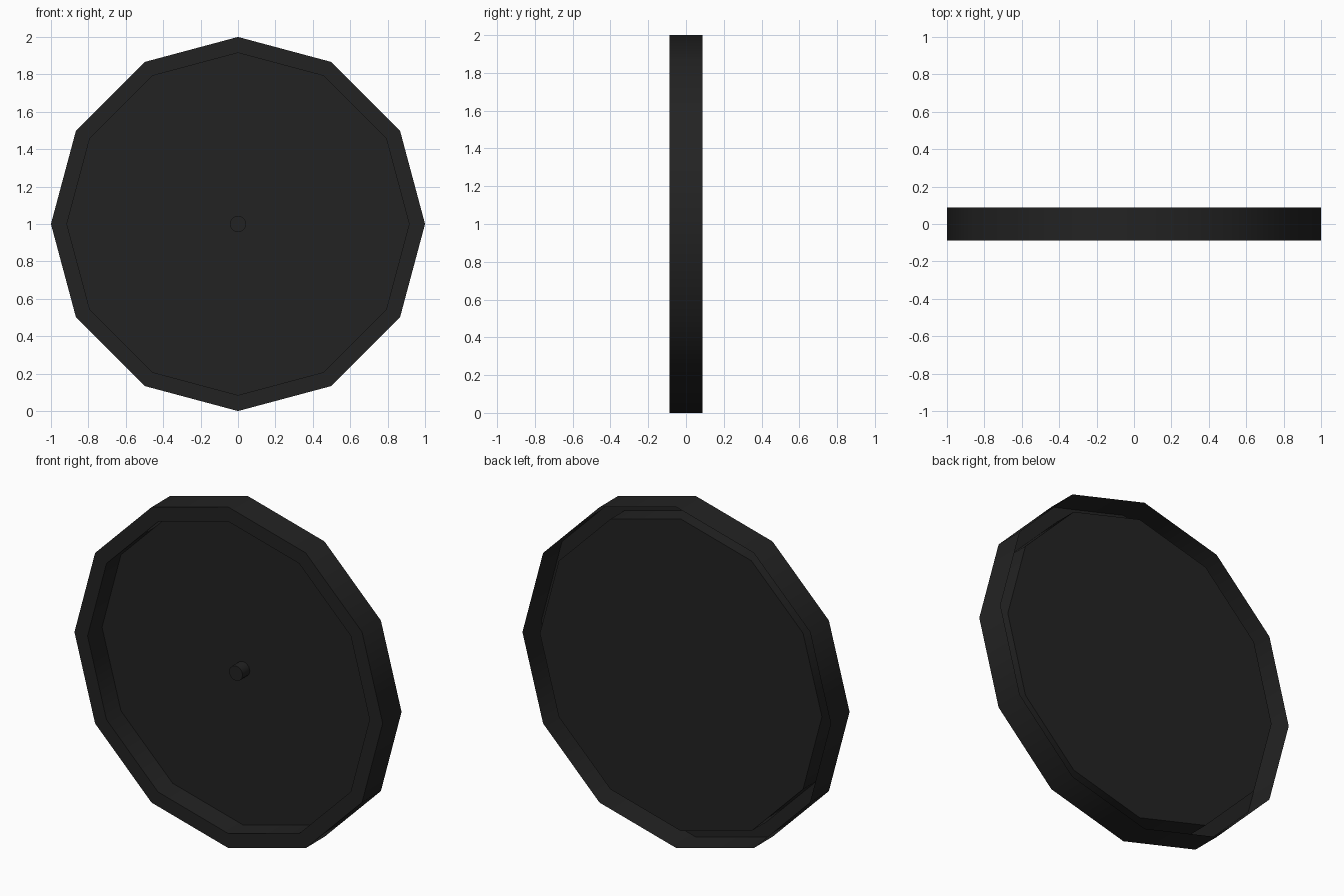
import bpy, bmesh, math

if "Cube" in bpy.data.objects:
    bpy.data.objects.remove(bpy.data.objects["Cube"])

dark = bpy.data.materials.new("near_black")
dark.diffuse_color = (0.0165, 0.0165, 0.0165, 1)
dark.use_nodes = True
dark.node_tree.nodes["Principled BSDF"].inputs["Base Color"].default_value = dark.diffuse_color


def turned_shell(name, profile, sides):
    """Sweep (radius, y) points round the y axis at z = 1 and cap the last ring."""
    bm = bmesh.new()
    rings = []
    for r, y in profile:
        rings.append([bm.verts.new((r * math.cos(2 * math.pi * i / sides), y,
                                    1 + r * math.sin(2 * math.pi * i / sides)))
                      for i in range(sides)])
    for a, b in zip(rings, rings[1:]):
        for i in range(sides):
            j = (i + 1) % sides
            bm.faces.new((a[i], a[j], b[j], b[i]))
    cap = bm.faces.new(rings[-1])
    # face the cap towards the front, then make the walls agree with it
    bm.normal_update()
    if cap.normal.y > 0:
        bmesh.ops.reverse_faces(bm, faces=bm.faces[:])
    mesh = bpy.data.meshes.new(name)
    bm.to_mesh(mesh)
    bm.free()
    mesh.materials.append(dark)
    ob = bpy.data.objects.new(name, mesh)
    bpy.context.collection.objects.link(ob)
    bpy.ops.object.select_all(action='DESELECT')
    ob.select_set(True)
    bpy.context.view_layer.objects.active = ob
    bpy.ops.object.shade_smooth_by_angle(angle=math.radians(40))
    return ob


# Round casing: outer wall, front lip, inner wall and recessed face, open behind
turned_shell("casing", [(1.0, 0.0875), (1.0, -0.0875),
                        (0.915, -0.0875), (0.915, 0.047)], 12)

# Small centre pin standing on the recessed face
turned_shell("centre_pin", [(0.044, 0.047), (0.044, -0.02)], 12)
